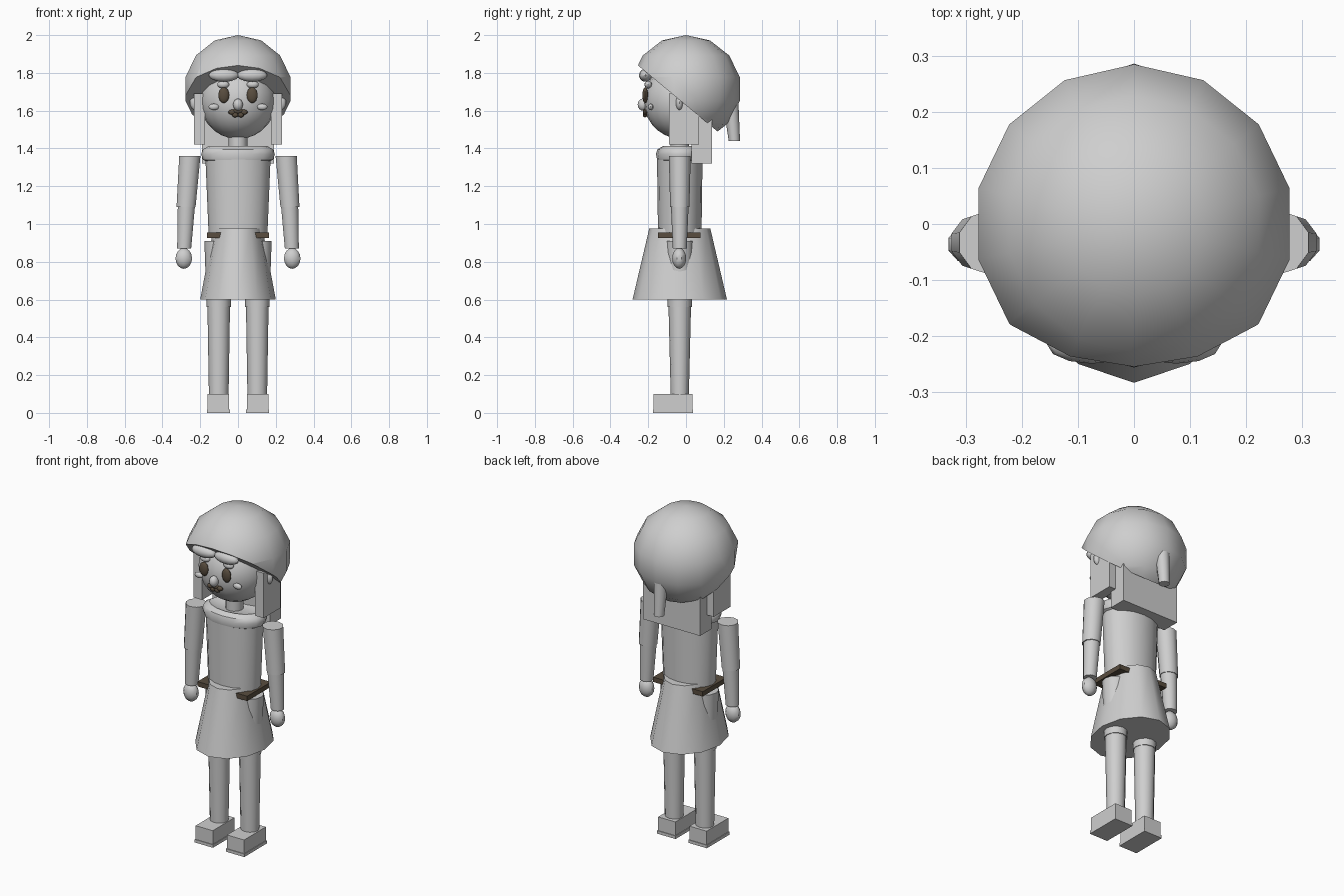
import bpy, bmesh, math
from mathutils import Vector

if "Cube" in bpy.data.objects:
    bpy.data.objects.remove(bpy.data.objects["Cube"])

def material(name, rgb):
    m = bpy.data.materials.new(name)
    m.diffuse_color = (*rgb, 1)
    m.use_nodes = True
    m.node_tree.nodes["Principled BSDF"].inputs["Base Color"].default_value = m.diffuse_color
    return m

GREY = material("light grey", (0.62, 0.62, 0.62))
BROWN = material("dark brown", (0.10, 0.075, 0.05))

def finish(bm, name, mat, smooth=True):
    bmesh.ops.recalc_face_normals(bm, faces=bm.faces)
    me = bpy.data.meshes.new(name)
    bm.to_mesh(me)
    bm.free()
    ob = bpy.data.objects.new(name, me)
    bpy.context.collection.objects.link(ob)
    me.materials.append(mat)
    if smooth:
        bpy.ops.object.select_all(action='DESELECT')
        ob.select_set(True)
        bpy.context.view_layer.objects.active = ob
        bpy.ops.object.shade_smooth_by_angle(angle=math.radians(40))
    return ob

def loft(rings, n):
    """Closed solid through horizontal elliptical rings (centre, rx, ry)."""
    bm = bmesh.new()
    loops = []
    for (cx, cy, cz), rx, ry in rings:
        loops.append([bm.verts.new((cx + rx * math.sin(2 * math.pi * i / n),
                                    cy - ry * math.cos(2 * math.pi * i / n), cz))
                      for i in range(n)])
    for a, b in zip(loops, loops[1:]):
        for i in range(n):
            j = (i + 1) % n
            bm.faces.new((a[i], a[j], b[j], b[i]))
    bm.faces.new(loops[0][::-1])
    bm.faces.new(loops[-1])
    return bm

def tube(name, bottom, top, r0, r1, n=12, mat=GREY):
    """Tapered solid; radii are (rx, ry) pairs."""
    return finish(loft([(bottom, *r0), (top, *r1)], n), name, mat)

def ball_mesh(c, r, n, rows):
    rings = []
    for k in range(rows + 1):
        a = math.pi * k / rows
        s = max(math.sin(a), 1e-5)
        rings.append(((c[0], c[1], c[2] - r[2] * math.cos(a)), r[0] * s, r[1] * s))
    bm = loft(rings, n)
    bmesh.ops.remove_doubles(bm, verts=bm.verts, dist=1e-5)
    return bm

def ball(name, c, r, n=12, rows=8, mat=GREY):
    return finish(ball_mesh(c, r, n, rows), name, mat)

def box(name, lo, hi, mat=GREY):
    bm = bmesh.new()
    bmesh.ops.create_cube(bm, size=1)
    for v in bm.verts:
        v.co = Vector([l + (h - l) * (t + 0.5) for l, h, t in zip(lo, hi, v.co)])
    return finish(bm, name, mat, False)

def sided_box(name, s, lo, hi):
    """Box mirrored to side s."""
    x = sorted((s * lo[0], s * hi[0]))
    return box(name, (x[0], *lo[1:]), (x[1], *hi[1:]))

Y = -0.033

# Cap: coarse ball cut by a slanting plane
bm = ball_mesh((0, 0, 1.715), (0.292, 0.292, 0.285), 14, 7)
cut = bmesh.ops.bisect_plane(bm, geom=bm.verts[:] + bm.edges[:] + bm.faces[:],
                             plane_co=(0, -0.255, 1.84), plane_no=(0, -0.83, -1),
                             clear_outer=True)
bmesh.ops.holes_fill(bm, edges=[e for e in bm.edges if e.is_boundary], sides=0)
finish(bm, "cap", GREY)
tube("cap_tail", (0, 0.256, 1.44), (0, 0.235, 1.66), (0.03, 0.03), (0.042, 0.042), 10)

# Head and hair
ball("head", (0, -0.022, 1.652), (0.202, 0.202, 0.202), 20, 14)
tube("neck", (0, Y, 1.34), (0, Y, 1.48), (0.05, 0.05), (0.05, 0.05))
box("back_hair", (-0.19, 0.03, 1.32), (0.19, 0.138, 1.6))

# Torso, collar, skirt and belt
tube("torso", (0, Y, 0.93), (0, Y, 1.385), (0.155, 0.115), (0.174, 0.121), 16)
rings = [((0, Y, z), rx, ry) for z, rx, ry in (
    (1.325, 0.155, 0.10), (1.34, 0.185, 0.12), (1.37, 0.195, 0.126),
    (1.395, 0.185, 0.118), (1.412, 0.155, 0.09), (1.40, 0.11, 0.06))]
finish(loft(rings, 16), "collar", GREY)
tube("skirt", (0, Y, 0.6), (0, Y, 0.975), (0.2, 0.25), (0.13, 0.162), 12)
box("belt", (-0.165, -0.148, 0.926), (0.165, 0.077, 0.955), BROWN)

# Nose and mouth
ball("nose", (0, -0.228, 1.632), (0.026, 0.028, 0.032))
for x, z, w in ((-0.032, 1.592, 0.02), (0.032, 1.592, 0.02), (0, 1.598, 0.03),
                (-0.015, 1.578, 0.018), (0.015, 1.578, 0.018)):
    ball("mouth_part", (x, -0.217, z), (w, 0.012, 0.014), 8, 6, BROWN)

for s, side in ((-1, "left"), (1, "right")):
    # Face details
    ball(f"{side}_eye", (s * 0.075, -0.216, 1.682), (0.029, 0.015, 0.042), mat=BROWN)
    ball(f"{side}_eyelid", (s * 0.078, -0.2, 1.738), (0.032, 0.02, 0.02))
    ball(f"{side}_brow", (s * 0.075, -0.215, 1.787), (0.08, 0.034, 0.034))
    ball(f"{side}_cheek", (s * 0.128, -0.187, 1.62), (0.028, 0.014, 0.017))
    ball(f"{side}_ear", (s * 0.225, -0.035, 1.642), (0.03, 0.02, 0.04))
    sided_box(f"{side}_side_hair", s, (0.175, -0.09, 1.42), (0.233, 0.07, 1.69))
    # Arm
    tube(f"{side}_upper_arm", (s * 0.275, Y, 1.09), (s * 0.255, Y, 1.36),
         (0.053, 0.051), (0.059, 0.058), 10)
    tube(f"{side}_forearm", (s * 0.285, Y, 0.87), (s * 0.273, Y, 1.1),
         (0.039, 0.037), (0.048, 0.047), 10)
    ball(f"{side}_hand", (s * 0.287, Y - 0.003, 0.818), (0.046, 0.037, 0.055), 10, 8)
    # Leg and shoe
    tube(f"{side}_thigh", (s * 0.102, Y, 0.56), (s * 0.105, Y, 0.91),
         (0.064, 0.064), (0.073, 0.073))
    tube(f"{side}_shin", (s * 0.102, Y, 0.09), (s * 0.102, Y, 0.58),
         (0.052, 0.048), (0.06, 0.06))
    sided_box(f"{side}_shoe", s, (0.047, -0.172, 0.015), (0.161, 0.034, 0.1))
    sided_box(f"{side}_sole", s, (0.043, -0.176, 0), (0.165, 0.038, 0.018))
